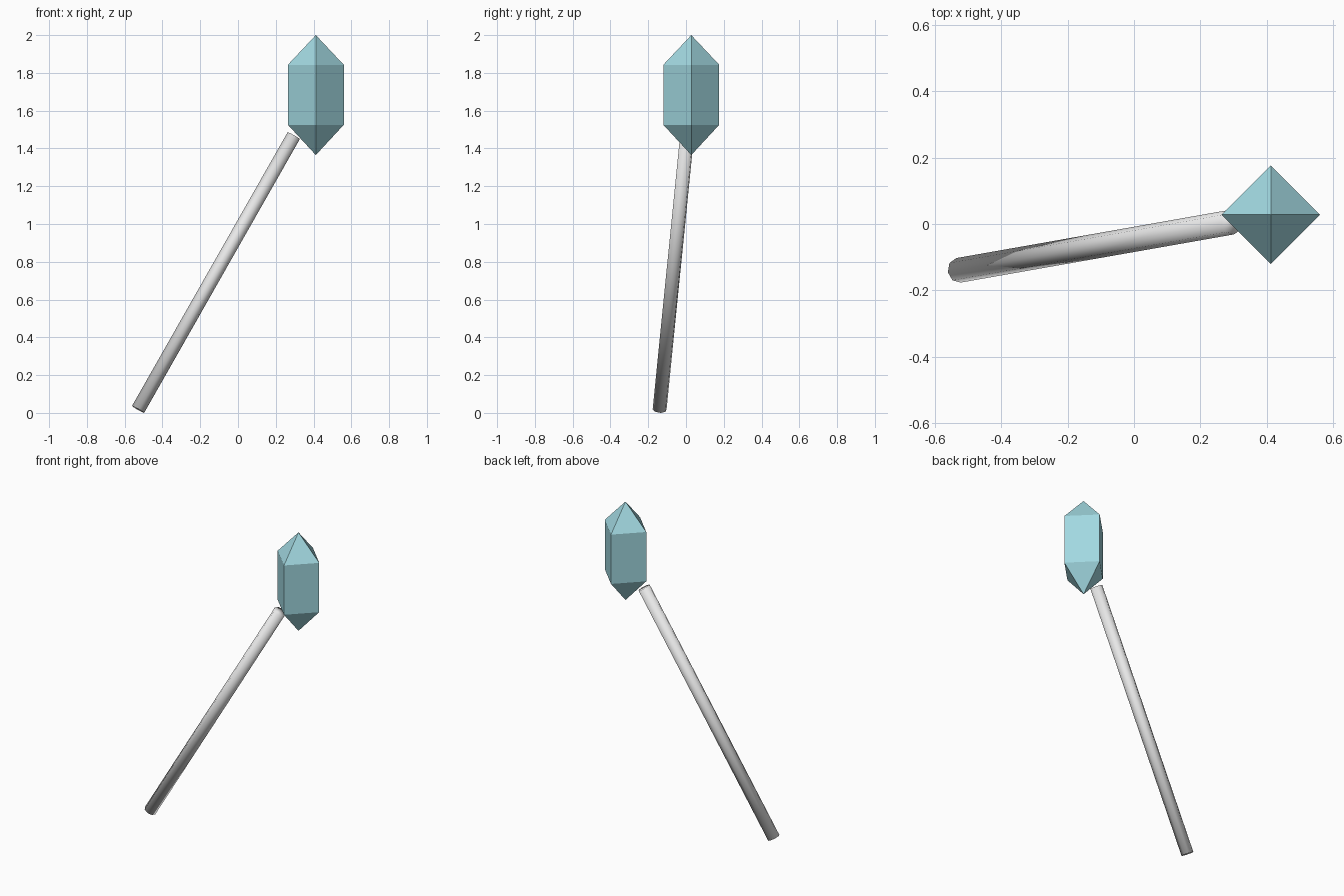
import bpy
from math import radians, sin, cos, pi

cube = bpy.data.objects.get("Cube")
if cube:
    bpy.data.objects.remove(cube, do_unlink=True)


def make_material(name, rgb):
    mat = bpy.data.materials.new(name)
    mat.use_nodes = True
    color = (*rgb, 1.0)
    mat.diffuse_color = color
    mat.node_tree.nodes["Principled BSDF"].inputs["Base Color"].default_value = color
    return mat


# Handle: eight-sided leaning rod, smooth across its ends
length, radius = 1.673, 0.0375
bpy.ops.mesh.primitive_cylinder_add(
    vertices=8, radius=radius, depth=length,
    location=(-0.117, -0.067, 0.743),
    rotation=(0, radians(30), radians(10)))
rod = bpy.context.object
rod.name = "rod"
rod.data.materials.append(make_material("light grey", (0.8, 0.8, 0.8)))
bpy.ops.object.shade_smooth()

# Crystal: square prism with a point at each end, faceted
center_x, center_y, half_width = 0.412, 0.028, 0.148
tip_low, ring_low, ring_high, tip_high = 1.365, 1.525, 1.843, 2.0
verts = [(0, 0, tip_low)]
for z in (ring_low, ring_high):
    verts += [(half_width * cos(i * pi / 2), half_width * sin(i * pi / 2), z)
              for i in range(4)]
verts.append((0, 0, tip_high))
faces = []
for i in range(4):
    j = (i + 1) % 4
    faces += [(0, 1 + j, 1 + i),
              (1 + i, 1 + j, 5 + j, 5 + i),
              (5 + i, 5 + j, 9)]
mesh = bpy.data.meshes.new("crystal")
mesh.from_pydata(verts, [], faces)
crystal = bpy.data.objects.new("crystal", mesh)
crystal.location = (center_x, center_y, 0)
mesh.materials.append(make_material("pale cyan", (0.36, 0.69, 0.75)))
bpy.context.collection.objects.link(crystal)
